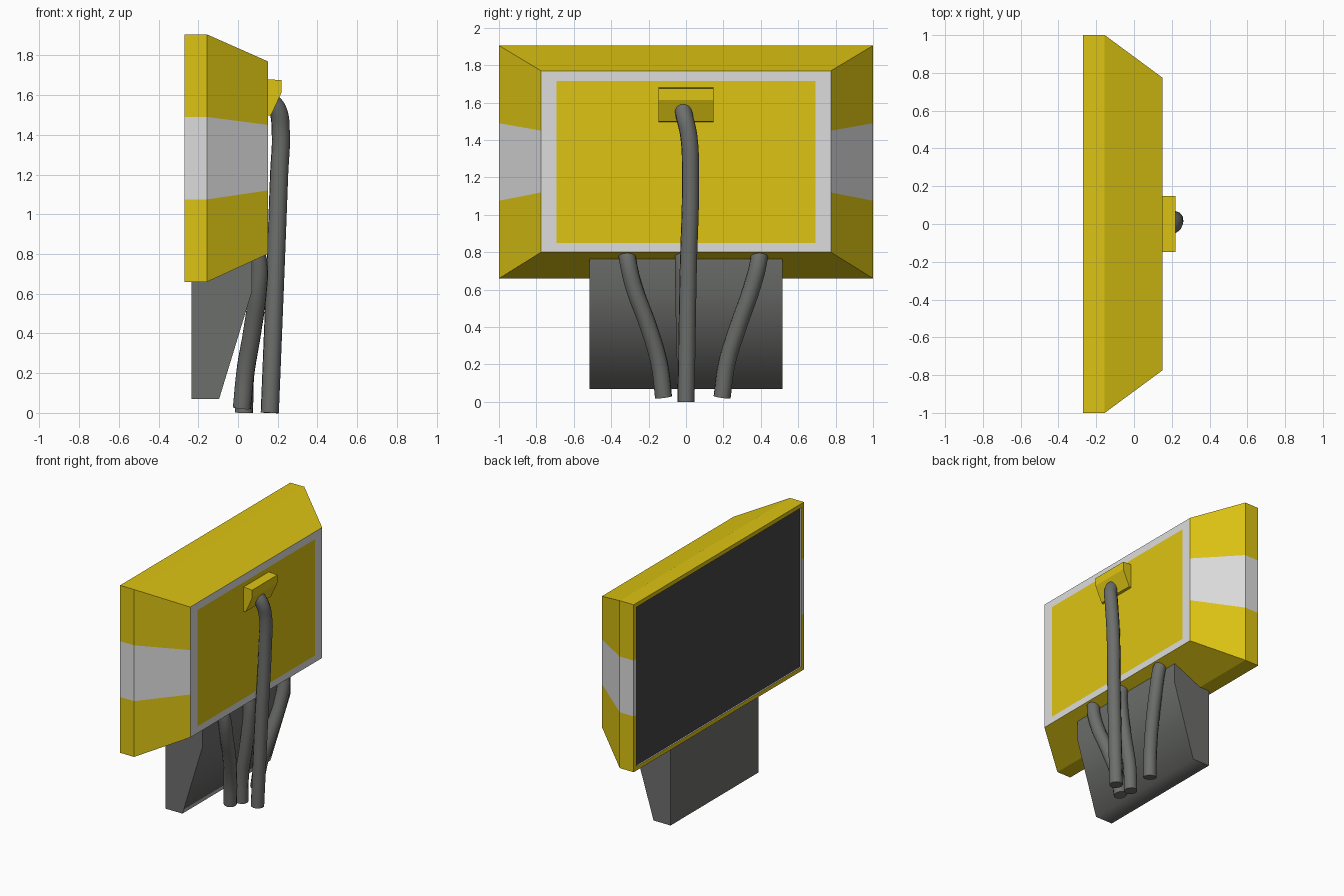
import bpy, bmesh, math

cube = bpy.data.objects.get("Cube")
if cube:
    bpy.data.objects.remove(cube, do_unlink=True)


def material(name, r, g, b):
    m = bpy.data.materials.new(name)
    m.use_nodes = True
    m.diffuse_color = (r, g, b, 1)
    node = next(n for n in m.node_tree.nodes if n.type == "BSDF_PRINCIPLED")
    node.inputs["Base Color"].default_value = (r, g, b, 1)
    node.inputs["Roughness"].default_value = 0.7
    return m


YELLOW = material("yellow", 0.72, 0.55, 0.006)
LIGHT = material("light grey", 0.72, 0.72, 0.72)
DARK = material("dark grey", 0.152, 0.158, 0.15)
SCREEN = material("screen black", 0.058, 0.058, 0.058)


def finish(bm, name, *mats):
    bmesh.ops.recalc_face_normals(bm, faces=bm.faces)
    mesh = bpy.data.meshes.new(name)
    bm.to_mesh(mesh)
    bm.free()
    for m in mats:
        mesh.materials.append(m)
    ob = bpy.data.objects.new(name, mesh)
    bpy.context.collection.objects.link(ob)
    return ob


def smooth(ob, angle):
    bpy.ops.object.select_all(action="DESELECT")
    ob.select_set(True)
    bpy.context.view_layer.objects.active = ob
    bpy.ops.object.shade_smooth_by_angle(angle=math.radians(angle))


def prism(name, profile, half_width, mat):
    """Extrude an x-z profile across y."""
    bm = bmesh.new()
    face = bm.faces.new([bm.verts.new((x, -half_width, z)) for x, z in profile])
    ext = bmesh.ops.extrude_face_region(bm, geom=[face])
    moved = [g for g in ext["geom"] if isinstance(g, bmesh.types.BMVert)]
    bmesh.ops.translate(bm, verts=moved, vec=(0, 2 * half_width, 0))
    return finish(bm, name, mat)


# Housing: rings from the recessed screen, around the rim, to the rear panel.
# Each ring: x, half width, bottom, top, stripe bottom, stripe top
RINGS = [
    (-0.26, 0.97, 0.69, 1.875, 1.075, 1.49),
    (-0.27, 0.97, 0.69, 1.875, 1.075, 1.49),
    (-0.27, 1.0, 0.66, 1.905, 1.075, 1.49),
    (-0.155, 1.0, 0.66, 1.905, 1.075, 1.49),
    (0.15, 0.775, 0.80, 1.77, 1.12, 1.45),
    (0.15, 0.693, 0.85, 1.715, 1.12, 1.45),
]
bm = bmesh.new()
loops = []
for x, w, low, high, s0, s1 in RINGS:
    side = [low, s0, s1, high]
    pts = [(x, w, z) for z in side] + [(x, -w, z) for z in reversed(side)]
    loops.append([bm.verts.new(p) for p in pts])
last = len(loops) - 2
for i in range(last + 1):
    a, b = loops[i], loops[i + 1]
    for k in range(8):
        n = (k + 1) % 8
        face = bm.faces.new((a[k], a[n], b[n], b[k]))
        stripe = k in (1, 5)
        face.material_index = 1 if stripe or i in (0, last) else 0
bm.faces.new(loops[0]).material_index = 2
bm.faces.new(loops[-1]).material_index = 0
finish(bm, "monitor_housing", YELLOW, LIGHT, SCREEN)

# Stand, running up into the housing
stand = prism("stand", [(-0.235, 0.07), (-0.095, 0.07), (0.07, 0.61),
                        (0.07, 0.80), (-0.235, 0.80)], 0.517, DARK)
smooth(stand, 80)

# Cable socket on the rear panel
prism("cable_socket", [(0.145, 1.68), (0.22, 1.675), (0.22, 1.615),
                       (0.167, 1.50), (0.145, 1.495)], 0.148, YELLOW)


def cable(name, points):
    cu = bpy.data.curves.new(name, "CURVE")
    cu.dimensions = "3D"
    cu.bevel_depth = 0.046
    cu.bevel_resolution = 4
    cu.resolution_u = 6
    cu.use_fill_caps = True
    sp = cu.splines.new("BEZIER")
    sp.bezier_points.add(len(points) - 1)
    for bp, co in zip(sp.bezier_points, points):
        bp.co = co
        bp.handle_left_type = bp.handle_right_type = "AUTO"
    cu.materials.append(DARK)
    ob = bpy.data.objects.new(name, cu)
    bpy.context.collection.objects.link(ob)
    bpy.ops.object.select_all(action="DESELECT")
    ob.select_set(True)
    bpy.context.view_layer.objects.active = ob
    bpy.ops.object.convert(target="MESH")
    smooth(bpy.context.view_layer.objects.active, 50)


# Main cable from the socket to the floor
cable("main_cable", [(0.16, 0, 0), (0.188, 0.012, 0.7), (0.207, 0.024, 1.2),
                     (0.215, 0.015, 1.42), (0.2, -0.008, 1.525), (0.16, -0.02, 1.58)])

# Lower cables from under the housing: each has its own sideways sweep
DEPTH = [(0.02, 0.025), (0.037, 0.2), (0.07, 0.4), (0.1, 0.62), (0.103, 0.75), (0.085, 0.82)]
SWEEPS = {
    "right_cable": (-0.12, -0.142, -0.2, -0.28, -0.31, -0.32),
    "left_cable": (0.193, 0.217, 0.278, 0.355, 0.388, 0.395),
    "middle_cable": (0, -0.003, -0.008, -0.012, -0.014, -0.015),
}
for name, sweep in SWEEPS.items():
    pts = [(x, y, z) for (x, z), y in zip(DEPTH, sweep)]
    if name == "middle_cable":
        pts[0] = (0.03, 0, 0)
    cable(name, pts)
